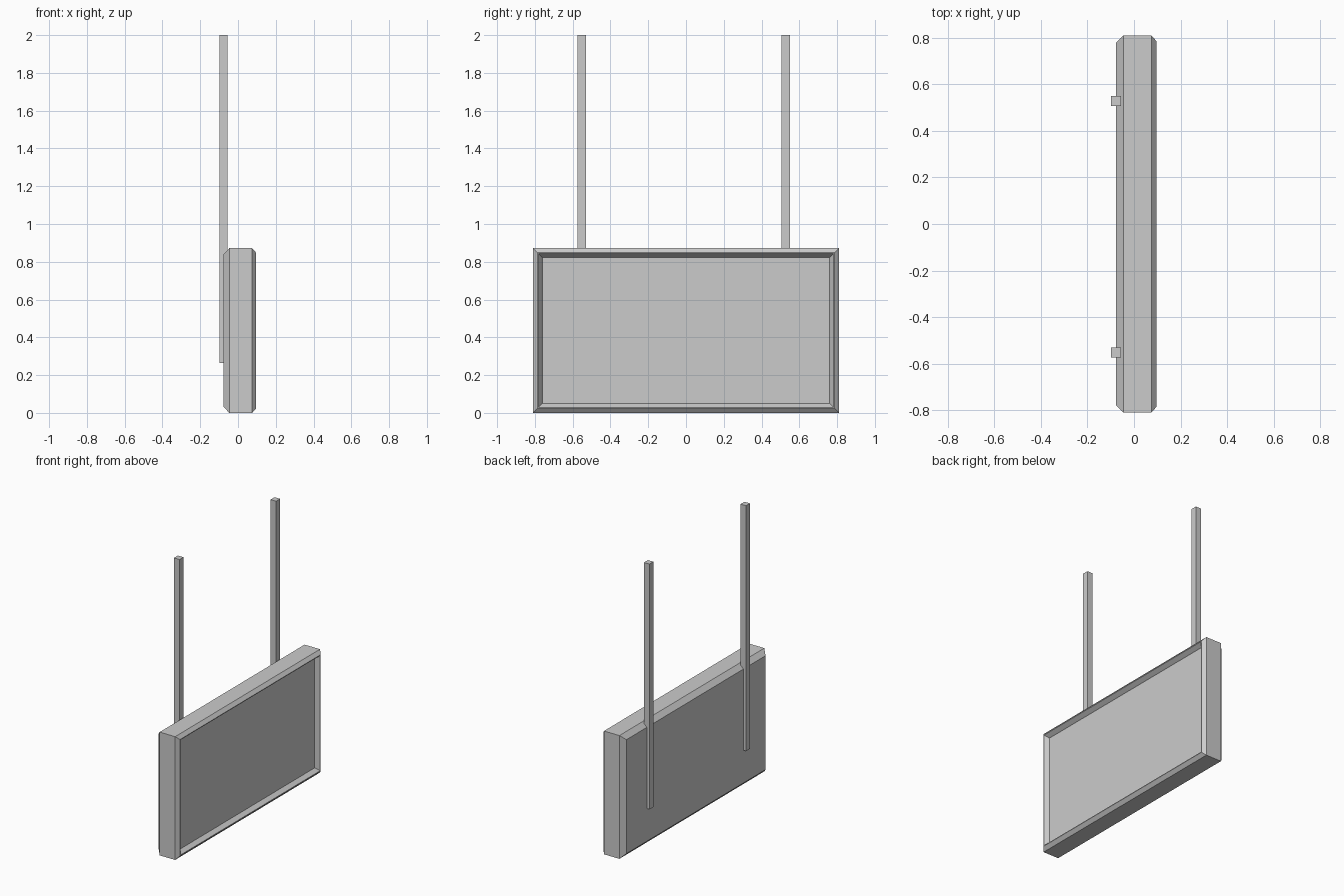
import bpy
import bmesh

if "Cube" in bpy.data.objects:
    bpy.data.objects.remove(bpy.data.objects["Cube"])

HALF_Y, HEIGHT = 0.81, 0.872


def make_object(name, bm):
    bmesh.ops.recalc_face_normals(bm, faces=bm.faces[:])
    mesh = bpy.data.meshes.new(name)
    bm.to_mesh(mesh)
    bm.free()
    obj = bpy.data.objects.new(name, mesh)
    bpy.context.collection.objects.link(obj)
    return obj


def rect_loft(name, profile):
    """Closed solid from rectangular rings; profile = (x, inset from outline)."""
    bm = bmesh.new()
    rings = []
    for x, i in profile:
        y, lo, hi = HALF_Y - i, i, HEIGHT - i
        rings.append([bm.verts.new((x, *p)) for p in
                      ((-y, lo), (y, lo), (y, hi), (-y, hi))])
    for a, b in zip(rings, rings[1:]):
        for k in range(4):
            n = (k + 1) % 4
            bm.faces.new((a[k], a[n], b[n], b[k]))
    bm.faces.new(rings[0])
    bm.faces.new(rings[-1])
    return make_object(name, bm)


def box(name, lo, hi):
    bm = bmesh.new()
    bmesh.ops.create_cube(bm, size=1)
    for v in bm.verts:
        v.co = [(a + b) / 2 + c * (b - a) for a, b, c in zip(lo, hi, v.co)]
    return make_object(name, bm)


# Display housing: bevelled back, sides, bevelled rim and recessed screen
rect_loft("display_housing", [
    (-0.078, 0.033), (-0.046, 0.0), (0.075, 0.0), (0.096, 0.024),
    (0.096, 0.029), (0.072, 0.046), (0.067, 0.049)])

# Hanging poles overlapping the back of the housing
for side, y in (("left", -0.552), ("right", 0.528)):
    box(f"hanging_pole_{side}", (-0.099, y - 0.022, 0.265), (-0.056, y + 0.022, 2.0))
